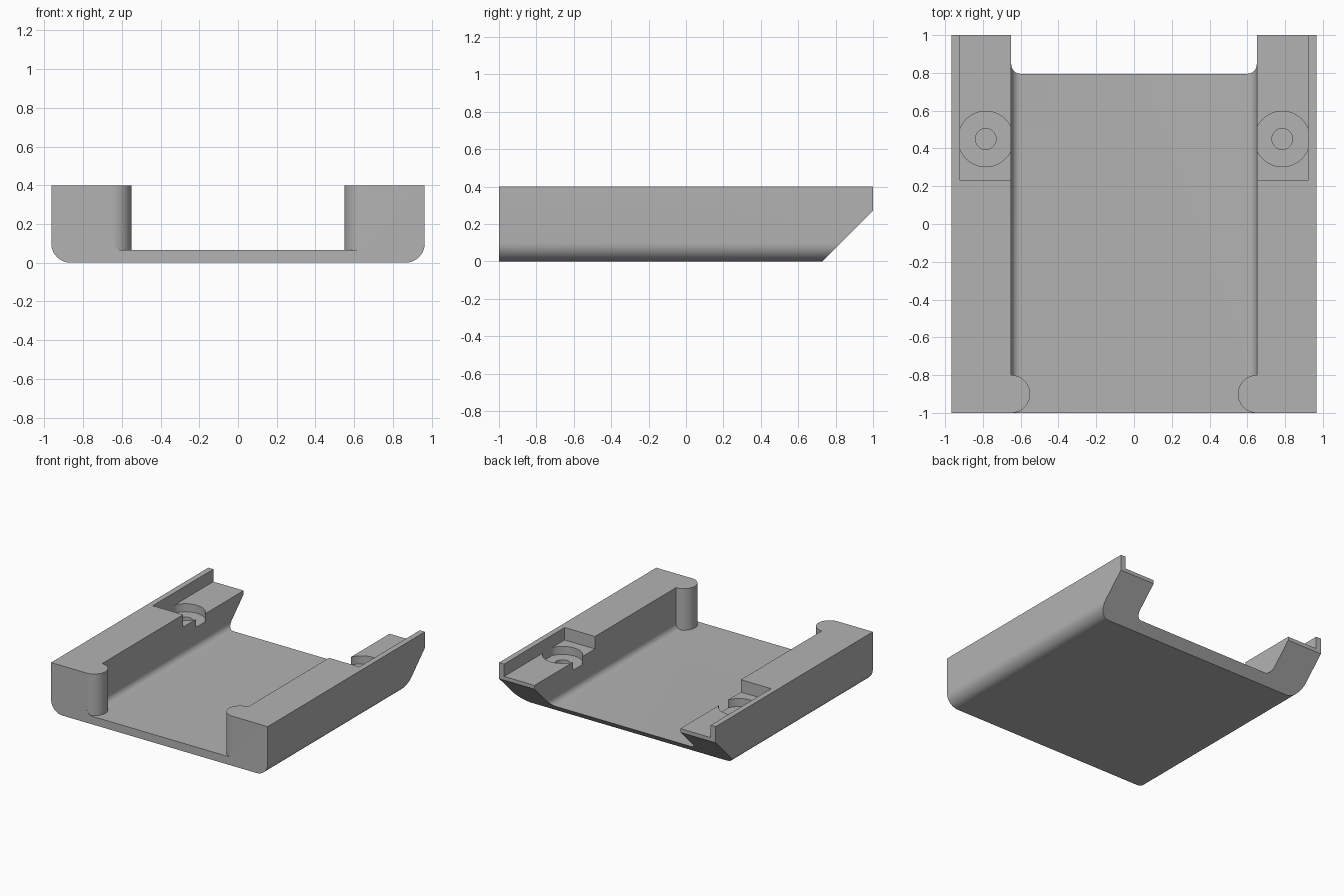
import bpy, bmesh, math
from mathutils import Vector

cube = bpy.data.objects.get("Cube")
if cube:
    bpy.data.objects.remove(cube, do_unlink=True)

HALF, WALL, TOP, FLOOR = 0.965, 0.65, 0.40, 0.065
R_OUT, R_IN = 0.10, 0.05

grey = bpy.data.materials.new("plain grey")
grey.use_nodes = True
colour = (0.45, 0.45, 0.45, 1)
grey.diffuse_color = colour
grey.node_tree.nodes["Principled BSDF"].inputs["Base Color"].default_value = colour


def arc(cx, cz, r, start, end, steps):
    angles = [math.radians(start + (end - start) * i / steps) for i in range(steps + 1)]
    return [(cx + r * math.cos(a), cz + r * math.sin(a)) for a in angles]


def finish(bm, name):
    bmesh.ops.recalc_face_normals(bm, faces=bm.faces[:])
    mesh = bpy.data.meshes.new(name)
    bm.to_mesh(mesh)
    bm.free()
    mesh.materials.append(grey)
    obj = bpy.data.objects.new(name, mesh)
    bpy.context.collection.objects.link(obj)
    return obj


def prism(name, outline, start, step):
    """Extrude a closed outline of 3D points by a vector."""
    bm = bmesh.new()
    face = bm.faces.new([bm.verts.new(Vector(p) + Vector(start)) for p in outline])
    new = bmesh.ops.extrude_face_region(bm, geom=[face])["geom"]
    bmesh.ops.translate(bm, vec=step, verts=[v for v in new if isinstance(v, bmesh.types.BMVert)])
    return finish(bm, name)


def disc(name, x, y, r, z0, z1, limit=9):
    """Upright cylinder, kept within |x| <= limit."""
    pts = [(max(-limit, min(limit, px)), py, 0) for px, py in arc(x, y, r, 0, 360, 48)[:-1]]
    return prism(name, pts, (0, 0, z0), (0, 0, z1 - z0))


def combine(target, other, operation):
    mod = target.modifiers.new(operation.title(), "BOOLEAN")
    mod.operation, mod.object, mod.solver = operation, other, "EXACT"
    bpy.context.view_layer.objects.active = target
    bpy.ops.object.modifier_apply(modifier=mod.name)
    bpy.data.objects.remove(other, do_unlink=True)


# Tray: U-shaped section with rounded corners, swept front to back
right = [(WALL, TOP), (HALF, TOP)] + arc(HALF - R_OUT, R_OUT, R_OUT, 0, -90, 10)
inner = arc(WALL - R_IN, FLOOR + R_IN, R_IN, -90, 0, 8)
half = inner + right
section = half + [(-x, z) for x, z in reversed(half)]
tray = prism("tray", [(x, 0, z) for x, z in section], (0, -1, 0), (0, 2, 0))

# Sloped underside at the back end
slope = [(0, 0.73, 0), (0, 1.1, 0.37), (0, 1.1, -0.1), (0, 0.63, -0.1)]
combine(tray, prism("slope_cutter", slope, (-1.2, 0, 0), (2.4, 0, 0)), "DIFFERENCE")

for s in (-1, 1):
    # Rounded post at the front end of the wall
    combine(tray, disc("post", s * WALL, -0.9, 0.1, 0.03, TOP), "UNION")
    # Step in the wall top, open to the inside and back
    step = [(s * 0.6, 0.23, 0), (s * 0.92, 0.23, 0), (s * 0.92, 1.1, 0), (s * 0.6, 1.1, 0)]
    combine(tray, prism("step_cutter", step, (0, 0, 0.30), (0, 0, 0.2)), "DIFFERENCE")
    # Counterbored screw hole
    combine(tray, disc("bore_cutter", s * 0.785, 0.45, 0.147, 0.235, 0.45, 0.92), "DIFFERENCE")
    combine(tray, disc("hole_cutter", s * 0.785, 0.45, 0.055, 0.10, 0.45), "DIFFERENCE")

bpy.ops.object.select_all(action="DESELECT")
tray.select_set(True)
bpy.context.view_layer.objects.active = tray
bpy.ops.object.shade_smooth_by_angle(angle=math.radians(30))
